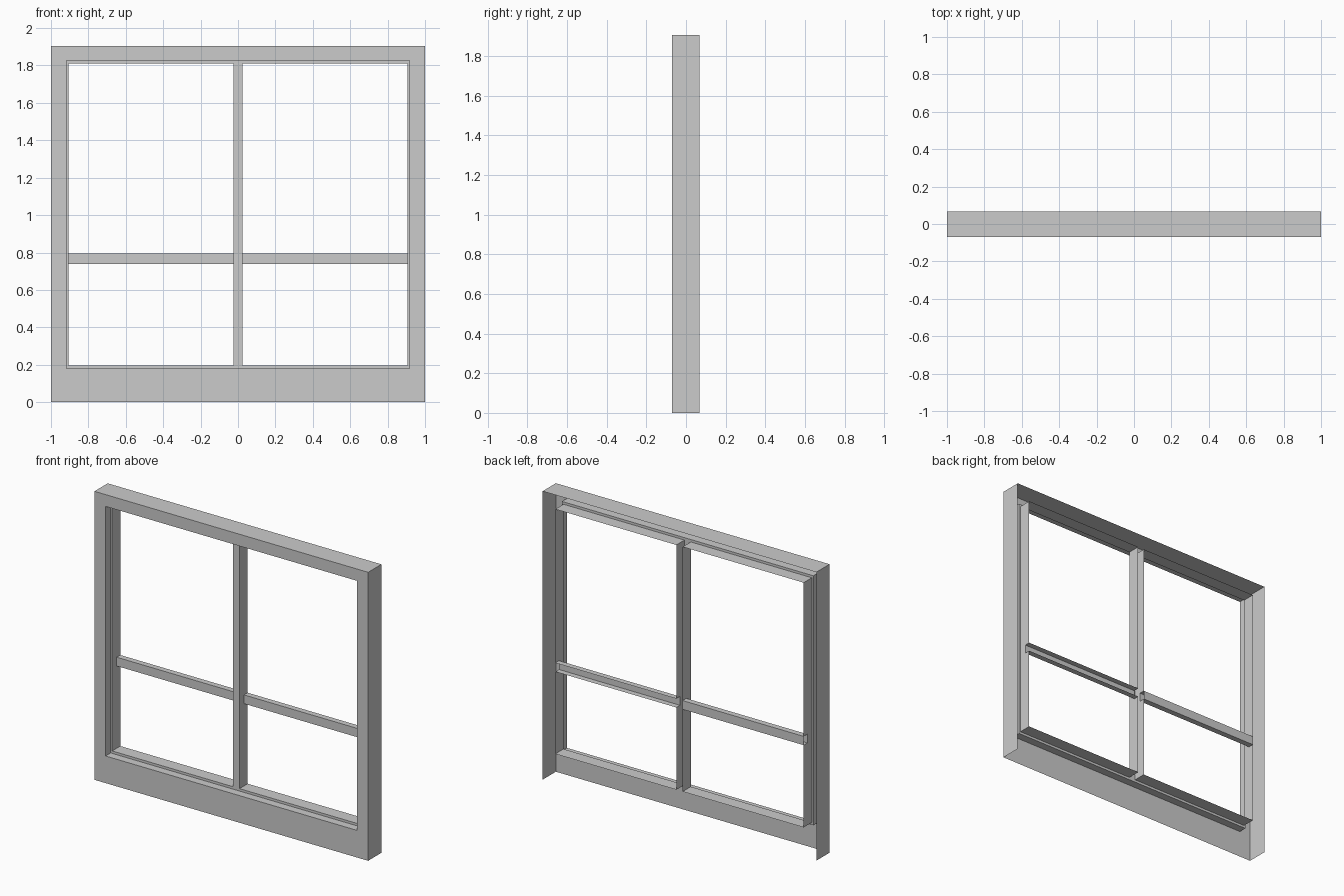
import bpy

if "Cube" in bpy.data.objects:
    bpy.data.objects.remove(bpy.data.objects["Cube"])

# depth levels, front to back
FRONT, STEP, BAR, BACK = -0.07, -0.017, 0.03, 0.068
OUT = (-1.0, 1.0, 0.0, 1.905)            # outer frame edge x0, x1, z0, z1
OPEN = (-0.918, 0.918, 0.179, 1.827)     # front opening
LIP = (-0.907, 0.907, 0.195, 1.811)      # inner lip
MX = 0.023                               # mullion half width
BZ = (0.738, 0.796)                      # crossbar bottom and top


def make(name, quads):
    verts, faces = [], []
    for q in quads:
        faces.append(range(len(verts), len(verts) + 4))
        verts += q
    me = bpy.data.meshes.new(name)
    me.from_pydata(verts, [], [list(f) for f in faces])
    ob = bpy.data.objects.new(name, me)
    bpy.context.collection.objects.link(ob)
    bpy.context.view_layer.objects.active = ob
    ob.select_set(True)
    bpy.ops.object.mode_set(mode='EDIT')
    bpy.ops.mesh.select_all(action='SELECT')
    bpy.ops.mesh.remove_doubles(threshold=0.0001)
    bpy.ops.object.mode_set(mode='OBJECT')
    ob.select_set(False)
    return ob


def ring(r, y):
    x0, x1, z0, z1 = r
    return [(x0, y, z0), (x1, y, z0), (x1, y, z1), (x0, y, z1)]


def band(a, b, sides=range(4)):
    """Quads between two rings; sides are bottom, right, top, left."""
    return [[a[i], a[(i + 1) % 4], b[(i + 1) % 4], b[i]] for i in sides]


def flat_x(x, y0, y1, z0, z1, flip=False):
    q = [(x, y0, z0), (x, y1, z0), (x, y1, z1), (x, y0, z1)]
    return q[::-1] if flip else q


def flat_z(z, x0, x1, y0, y1, flip=False):
    q = [(x0, y0, z), (x1, y0, z), (x1, y1, z), (x0, y1, z)]
    return q[::-1] if flip else q


def flat_y(y, x0, x1, z0, z1, flip=False):
    q = [(x0, y, z0), (x1, y, z0), (x1, y, z1), (x0, y, z1)]
    return q[::-1] if flip else q


def notched_side(x, z0, z1, flip):
    """Upright strip, cut open where a crossbar joins it."""
    return [flat_x(x, STEP, BACK, z0, BZ[0], flip),
            flat_x(x, STEP, BAR, *BZ, flip),
            flat_x(x, STEP, BACK, BZ[1], z1, flip)]


# outer frame: open at the back and underneath
make("outer_frame",
     band(ring(OUT, BACK), ring(OUT, FRONT), (1, 2, 3))
     + band(ring(OUT, FRONT), ring(OPEN, FRONT))
     + band(ring(OPEN, FRONT), ring(OPEN, STEP))
     + band(ring(OPEN, STEP), ring(LIP, STEP)))

# inner lip, notched for the mullion and crossbars
x0, x1, z0, z1 = LIP
lip = notched_side(x0, z0, z1, False) + notched_side(x1, z0, z1, True)
for a, b in ((x0, -MX), (MX, x1)):
    lip += [flat_z(z0, a, b, STEP, BACK), flat_z(z1, a, b, STEP, BACK, True)]
make("inner_lip", lip)

# mullion: channel open to the back
make("mullion", [flat_y(STEP, -MX, MX, z0, z1)]
     + notched_side(-MX, z0, z1, True) + notched_side(MX, z0, z1, False))

# crossbars: the right one is open at the back, the left one is closed
for name, a, b, closed in (("crossbar_left", x0, -MX, True),
                           ("crossbar_right", MX, x1, False)):
    bar = [flat_y(BAR, a, b, *BZ),
           flat_z(BZ[1], a, b, BAR, BACK),
           flat_z(BZ[0], a, b, BAR, BACK, True)]
    if closed:
        bar.append(flat_y(BACK, a, b, *BZ, True))
    make(name, bar)
